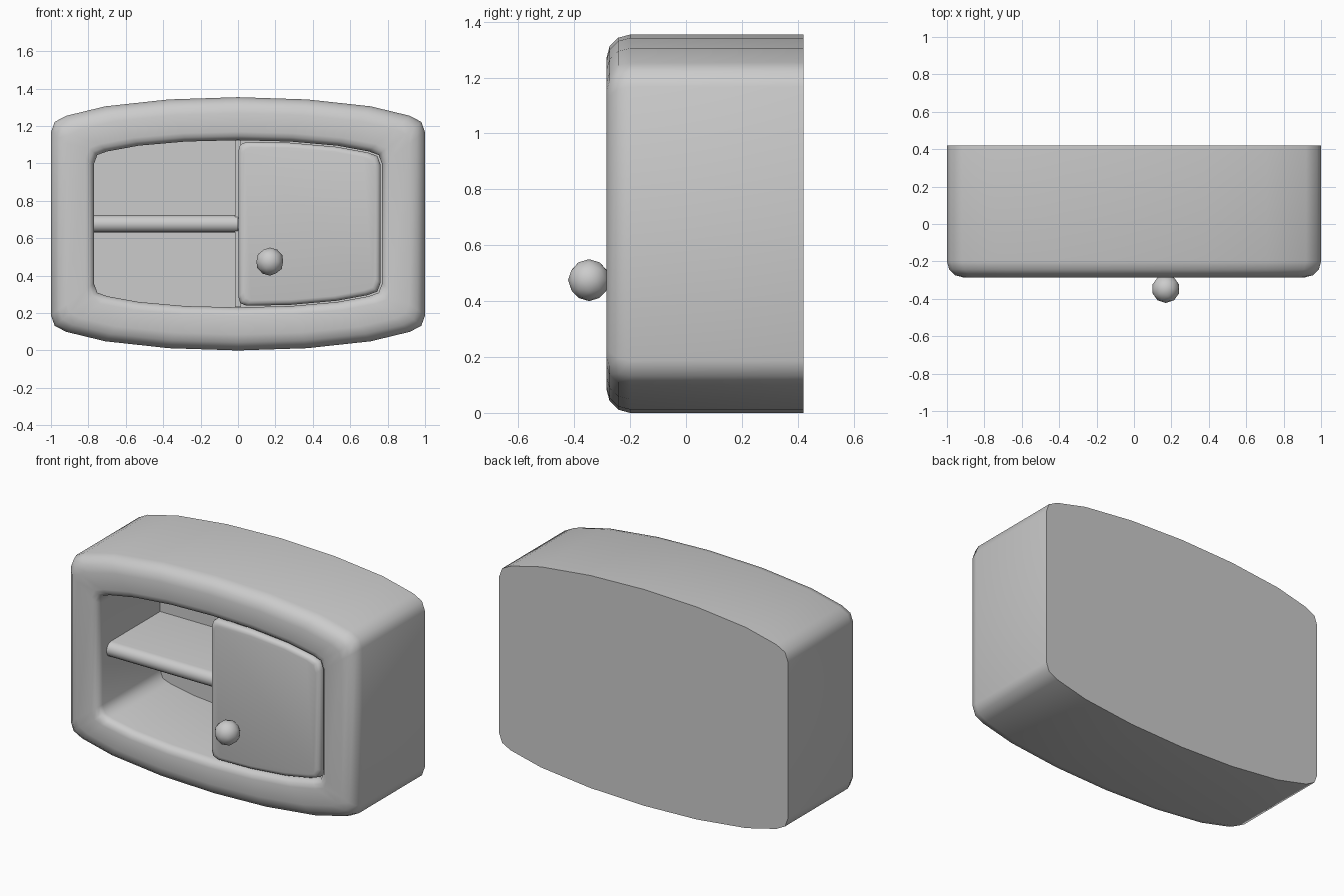
import bpy, bmesh, math

if "Cube" in bpy.data.objects:
    bpy.data.objects.remove(bpy.data.objects["Cube"])

ZC = 0.677  # height of the cabinet's middle


def finish(bm, name, angle=50):
    bmesh.ops.recalc_face_normals(bm, faces=bm.faces)
    me = bpy.data.meshes.new(name)
    bm.to_mesh(me)
    bm.free()
    ob = bpy.data.objects.new(name, me)
    bpy.context.collection.objects.link(ob)
    bpy.ops.object.select_all(action='DESELECT')
    ob.select_set(True)
    bpy.context.view_layer.objects.active = ob
    bpy.ops.object.shade_smooth_by_angle(angle=math.radians(angle))
    return ob


def full_loop(quarter):
    """Mirror a quarter outline (top centre to right side) into a closed loop."""
    right = quarter + [(x, -z) for x, z in reversed(quarter)]
    return right + [(-x, z) for x, z in reversed(right[1:-1])]


def inset(loop, d):
    xs = [p[0] for p in loop]
    cx, w = (max(xs) + min(xs)) / 2, (max(xs) - min(xs)) / 2
    h = max(p[1] for p in loop)
    return [(cx + (x - cx) * (w - d) / w, z * (h - d) / h) for x, z in loop]


def loft(name, rings):
    """Bridge (loop, y) rings and cap both ends."""
    bm = bmesh.new()
    rows = [[bm.verts.new((x, y, z + ZC)) for x, z in loop] for loop, y in rings]
    n = len(rows[0])
    for a, b in zip(rows, rows[1:]):
        for i in range(n):
            j = (i + 1) % n
            bm.faces.new((a[i], a[j], b[j], b[i]))
    bm.faces.new(rows[0])
    bm.faces.new(rows[-1])
    return finish(bm, name)


def arc(loop, r, y_front, steps):
    """Rings of a rounded edge, from the side of the loop to its front face."""
    out = []
    for k in range(steps + 1):
        t = math.pi / 2 * k / steps
        out.append((inset(loop, r * (1 - math.cos(t))), y_front + abs(r) * (1 - math.sin(t))))
    return out


def box(name, x0, x1, y0, y1, z0, z1):
    bm = bmesh.new()
    bmesh.ops.create_cube(bm, size=1)
    for v in bm.verts:
        v.co = ((x0 + x1) / 2 + v.co.x * (x1 - x0),
                (y0 + y1) / 2 + v.co.y * (y1 - y0),
                (z0 + z1) / 2 + v.co.z * (z1 - z0))
    return finish(bm, name)


# Cabinet shell with rounded front frame and hollow inside
outer = full_loop([(0, .677), (.37, .665), (.71, .628), (.92, .577), (.98, .545), (1, .49)])
inner_q = [(0, .447), (.28, .440), (.53, .418), (.70, .387), (.752, .368), (.77, .32)]
inner = full_loop(inner_q)
rings = [(outer, .42)] + arc(outer, .085, -.285, 3)
rings += list(reversed(arc(inner, -.045, -.285, 3))) + [(inner, .33)]
loft("cabinet", rings)

# Door over the right half
right = [(x * .99, z * .985) for x, z in inner_q[1:]]
top = [(.002, .39), (.012, .424), (.045, .438)] + right
door = top + [(x, -z) for x, z in reversed(top)]
loft("door", [(door, -.19)] + arc(door, .028, -.28, 3))

# Upright divider behind the door edge
box("divider", -.015, .015, -.18, .335, ZC - .446, ZC + .446)

# Shelf with half-round front edge
r = .046
prof = [(.335, r)] + [(-.155 - r * math.sin(math.pi * k / 8), r * math.cos(math.pi * k / 8))
                      for k in range(9)] + [(.335, -r)]
bm = bmesh.new()
ends = [[bm.verts.new((x, y, z + ZC)) for y, z in prof] for x in (-.772, 0)]
for i in range(len(prof)):
    j = (i + 1) % len(prof)
    bm.faces.new((ends[0][i], ends[0][j], ends[1][j], ends[1][i]))
for e in ends:
    bm.faces.new(e)
finish(bm, "shelf")

# Door knob
bm = bmesh.new()
bmesh.ops.create_icosphere(bm, subdivisions=2, radius=.075)
bmesh.ops.translate(bm, verts=bm.verts, vec=(.17, -.347, .475))
finish(bm, "knob")
